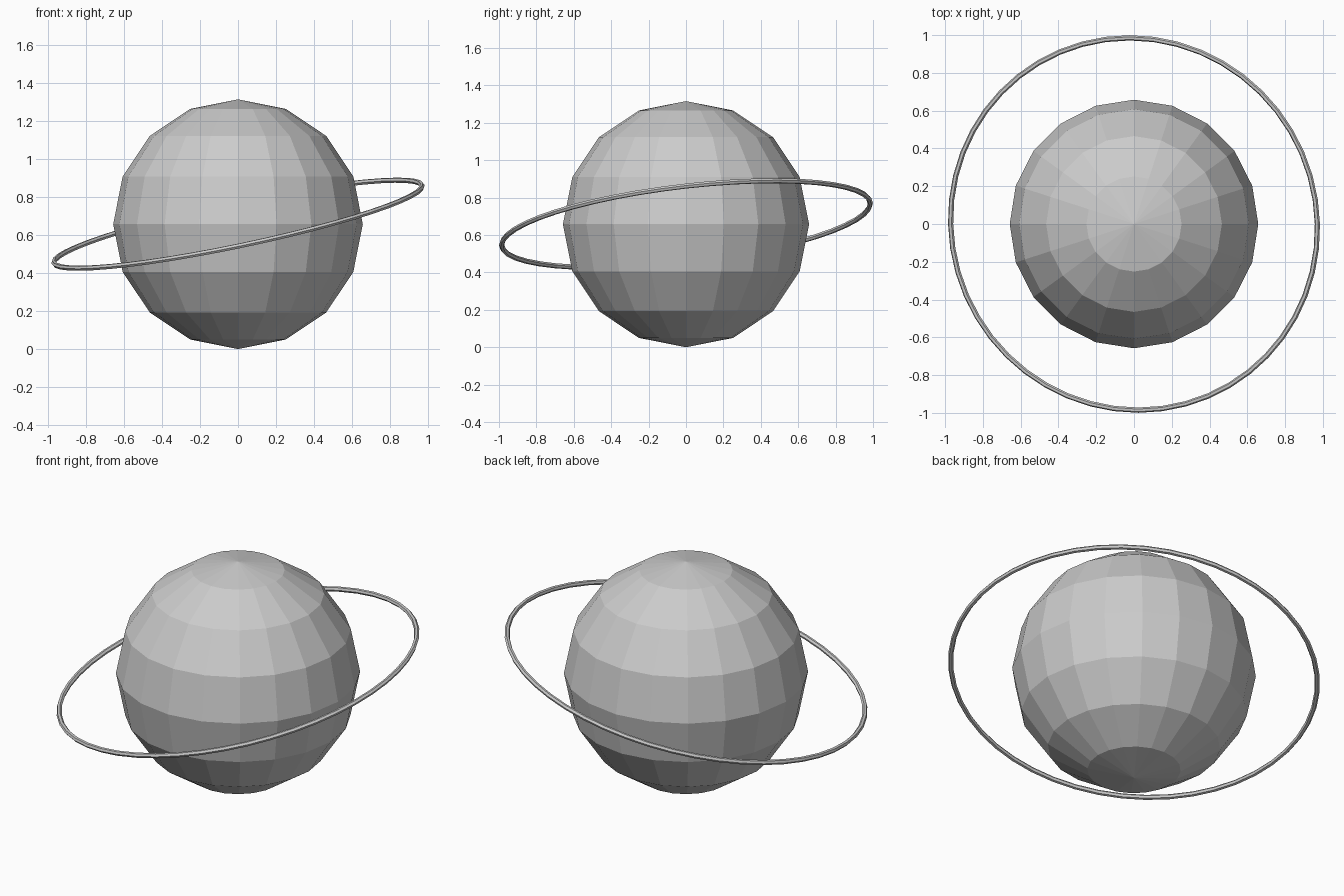
import bpy
from math import atan
from mathutils import Vector

if "Cube" in bpy.data.objects:
    bpy.data.objects.remove(bpy.data.objects["Cube"])

RADIUS = 0.658
centre = Vector((0, 0, RADIUS))

# Faceted globe resting on the ground
bpy.ops.mesh.primitive_uv_sphere_add(segments=20, ring_count=8, radius=RADIUS, location=centre)
bpy.context.object.name = "planet_globe"

# Thin tilted ring, rising towards the right and the back
bpy.ops.mesh.primitive_torus_add(major_segments=48, minor_segments=6,
                                 major_radius=0.992, minor_radius=0.014, location=centre)
ring = bpy.context.object
ring.name = "orbit_ring"
normal = Vector((-0.21, -0.115, 1))
ring.rotation_euler = (atan(0.115), -atan(0.21), 0)
